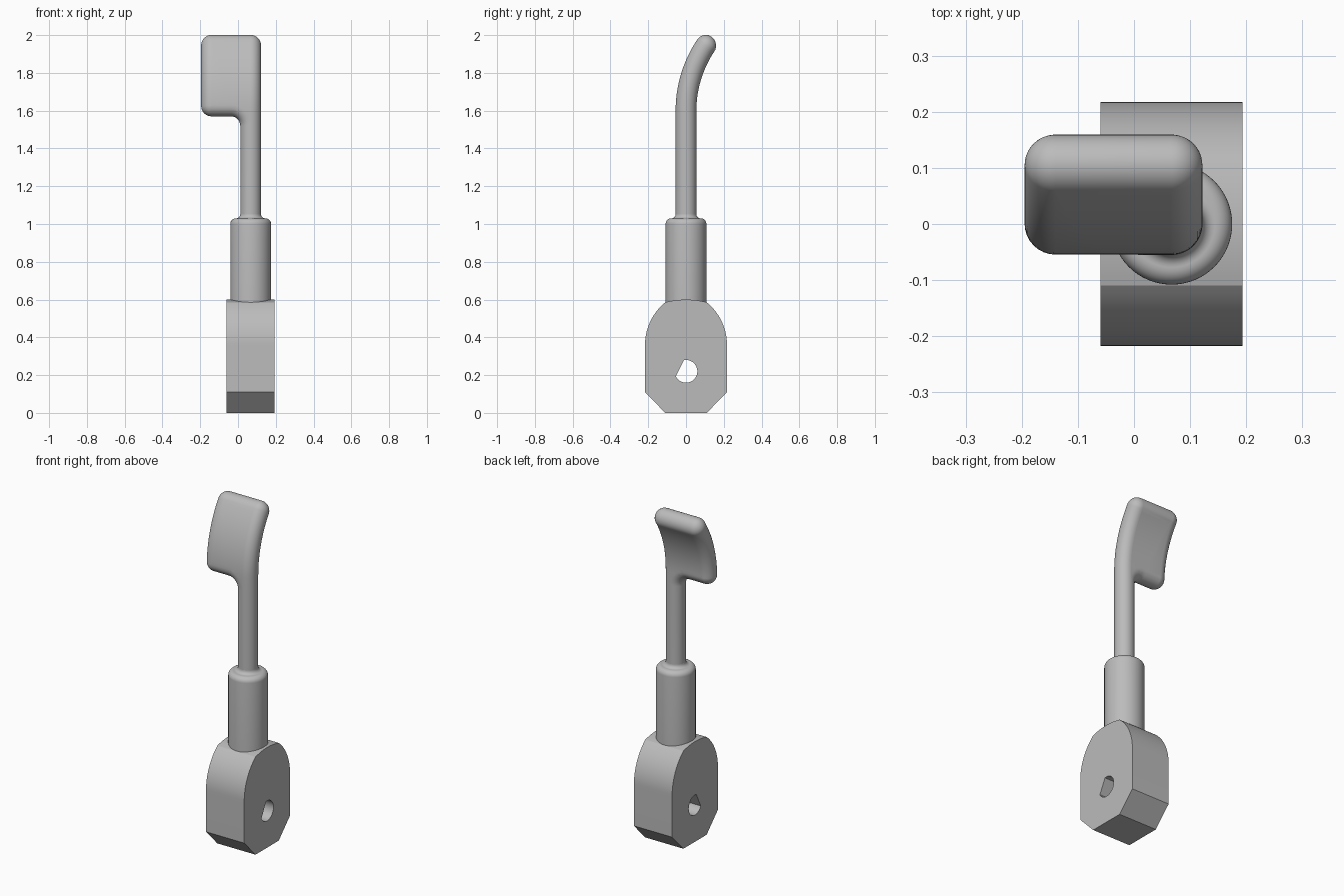
import bpy, bmesh, math
from mathutils import Vector

cube = bpy.data.objects.get("Cube")
if cube:
    bpy.data.objects.remove(cube, do_unlink=True)

grey = bpy.data.materials.new("plain_grey")
grey.use_nodes = True
grey.diffuse_color = (0.5, 0.5, 0.5, 1)
grey.node_tree.nodes["Principled BSDF"].inputs["Base Color"].default_value = (0.5, 0.5, 0.5, 1)

AXIS = 0.067      # x of the shaft axis
ROD = 0.055       # shaft radius and half the paddle thickness


def arc(cx, cy, r, start, end, n):
    """Points on a circular arc, angles in degrees."""
    angles = [math.radians(start + (end - start) * i / n) for i in range(n + 1)]
    return [(cx + r * math.cos(a), cy + r * math.sin(a)) for a in angles]


def finish(bm, name):
    bmesh.ops.recalc_face_normals(bm, faces=bm.faces[:])
    mesh = bpy.data.meshes.new(name)
    bm.to_mesh(mesh)
    bm.free()
    mesh.materials.append(grey)
    obj = bpy.data.objects.new(name, mesh)
    bpy.context.collection.objects.link(obj)
    bpy.ops.object.select_all(action='DESELECT')
    obj.select_set(True)
    bpy.context.view_layer.objects.active = obj
    bpy.ops.object.shade_smooth_by_angle(angle=math.radians(20))
    return obj


# Base block: arched profile with a D-shaped hole, extruded along x
def build_base(x0, x1):
    side = arc(-0.073, 0.36, 0.29, 0, 50.9, 14)
    crown = arc(0, 0.19, 0.41, 74.4, 105.6, 12)[1:-1]
    half = [(0.11, 0), (0.217, 0.11)] + side
    outline = half + crown + [(-y, z) for y, z in reversed(half)]
    hole = arc(0, 0.22, 0.06, 206, 461, 32)
    bm = bmesh.new()
    for loop in (outline, hole):
        verts = [bm.verts.new((x0, y, z)) for y, z in loop]
        for i, v in enumerate(verts):
            bm.edges.new((verts[i - 1], v))
    bmesh.ops.triangle_fill(bm, edges=bm.edges[:], use_beauty=True)
    out = bmesh.ops.extrude_face_region(bm, geom=bm.faces[:], use_keep_orig=True)
    moved = [g for g in out["geom"] if isinstance(g, bmesh.types.BMVert)]
    bmesh.ops.translate(bm, verts=moved, vec=(x1 - x0, 0, 0))
    return finish(bm, "base_block")


# Collar: turned profile with a rounded rim and a fillet into the shaft
def build_collar():
    profile = [(0, 0.5), (0.108, 0.5)] + arc(0.078, 1.0, 0.03, 0, 90, 8)
    profile += arc(ROD + 0.022, 1.052, 0.022, 270, 180, 8) + [(ROD - 0.005, 1.06)]
    bm = bmesh.new()
    verts = [bm.verts.new((AXIS + r, 0, z)) for r, z in profile]
    edges = [bm.edges.new(pair) for pair in zip(verts, verts[1:])]
    bmesh.ops.spin(bm, geom=verts + edges, cent=(AXIS, 0, 0), axis=(0, 0, 1),
                   angle=math.tau, steps=64)
    bmesh.ops.remove_doubles(bm, verts=bm.verts[:], dist=1e-5)
    return finish(bm, "collar")


# Shaft and paddle: a flat core outline swollen by a half-round edge, then bent
def build_paddle():
    left, low, high, fillet = -0.14, 1.625, 1.966, 0.105
    core = []                                  # (x, z, normal angle in degrees)
    core += [(AXIS, 1.0, 0), (AXIS, low - fillet, 0)]
    corners = [(AXIS, high, 0), (left, high, 90), (left, low, 180)]
    for x, z, start in corners:
        core += [(x, z, start + 90 * i / 10) for i in range(11)]
    for i in range(13):
        a = 90 - 90 * i / 12
        x, z = arc(AXIS - fillet, low - fillet, fillet, a, a, 1)[0]
        core.append((x, z, 180 + a))
    core.append((AXIS, 1.0, 180))

    bm = bmesh.new()
    rings = []
    for k in range(17):
        t = math.radians(-90 + 180 * k / 16)
        grow, y = ROD * math.cos(t), ROD * math.sin(t)
        rings.append([bm.verts.new((x + grow * math.cos(math.radians(a)), y,
                                    z + grow * math.sin(math.radians(a))))
                      for x, z, a in core])
    for r0, r1 in zip(rings, rings[1:]):
        for i in range(len(core) - 1):
            bm.faces.new((r0[i], r0[i + 1], r1[i + 1], r1[i]))
    # flat front and back of the paddle, one vertex per distinct core point
    for ring in (rings[0], rings[-1]):
        cap = []
        for v in ring[1:-2]:
            if not cap or (v.co - cap[-1].co).length > 1e-5:
                cap.append(v)
        bm.faces.new(cap)
    bmesh.ops.remove_doubles(bm, verts=bm.verts[:], dist=1e-5)
    bmesh.ops.triangulate(bm, faces=[f for f in bm.faces if len(f.verts) > 4])

    # slice into bands so the bend is smooth
    bend_z, radius, bands = 1.6, 0.62, 18
    for i in range(bands):
        z = bend_z + 0.001 + (high - bend_z) * i / bands
        bmesh.ops.bisect_plane(bm, geom=bm.verts[:] + bm.edges[:] + bm.faces[:],
                               dist=1e-5, plane_co=(0, 0, z), plane_no=(0, 0, 1))
    for v in bm.verts:
        if v.co.z > bend_z:
            a, r = (v.co.z - bend_z) / radius, radius - v.co.y
            v.co = Vector((v.co.x, radius - r * math.cos(a), bend_z + r * math.sin(a)))
    return finish(bm, "shaft_and_paddle")


build_base(-0.06, 0.193)
build_collar()
build_paddle()
